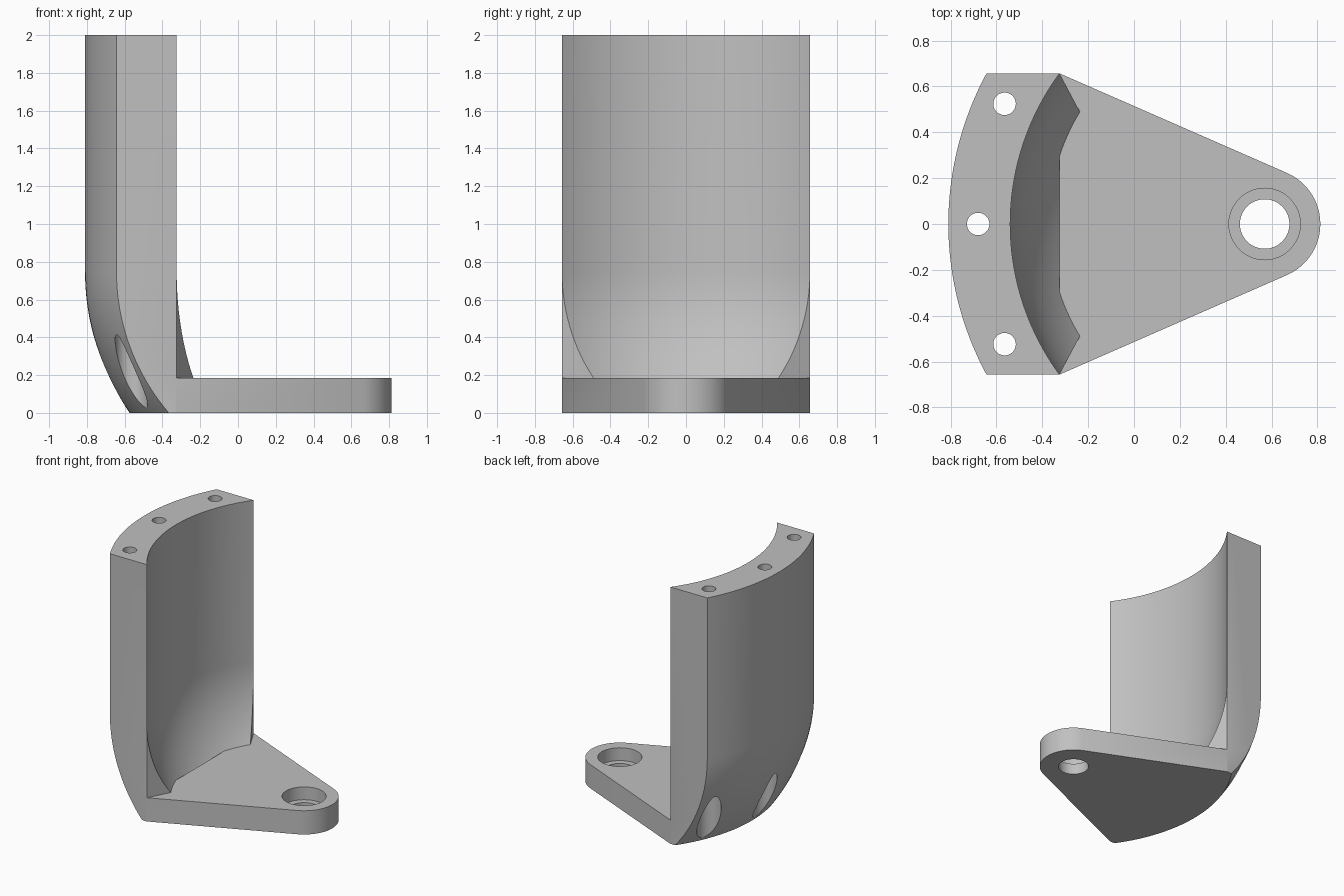
import bpy, bmesh, math
from mathutils import Matrix, Vector

cube = bpy.data.objects.get("Cube")
if cube:
    bpy.data.objects.remove(cube, do_unlink=True)

AXIS_X = 0.57            # vertical axis shared by the pivot bore and the curved wall
HALF_W = 0.657           # half width of the wall
EDGE_X = -0.325          # where the plate's sloping sides meet the wall
PLATE_H = 0.185
BEND_Z, BEND_R = 0.75, 0.07   # centre of the lower bend, as height and radius

grey = bpy.data.materials.new("plain grey")
grey.use_nodes = True
colour = (0.53, 0.53, 0.53, 1)
grey.diffuse_color = colour
grey.node_tree.nodes["Principled BSDF"].inputs["Base Color"].default_value = colour


def add_object(name, bm):
    bmesh.ops.recalc_face_normals(bm, faces=bm.faces)
    mesh = bpy.data.meshes.new(name)
    bm.to_mesh(mesh)
    bm.free()
    mesh.materials.append(grey)
    obj = bpy.data.objects.new(name, mesh)
    bpy.context.collection.objects.link(obj)
    return obj


def prism(name, outline, z0, z1):
    bm = bmesh.new()
    face = bm.faces.new([bm.verts.new((x, y, z0)) for x, y in outline])
    new = bmesh.ops.extrude_face_region(bm, geom=[face])["geom"]
    verts = [v for v in new if isinstance(v, bmesh.types.BMVert)]
    bmesh.ops.translate(bm, verts=verts, vec=(0, 0, z1 - z0))
    return add_object(name, bm)


def arc(cx, cy, r, a0, a1, n):
    angles = [a0 + (a1 - a0) * i / n for i in range(n + 1)]
    return [(cx + r * math.cos(a), cy + r * math.sin(a)) for a in angles]


def drill(name, x, y, r, z0, z1):
    return prism(name, arc(x, y, r, 0, math.tau, 48)[:-1], z0, z1)


def combine(obj, tool, operation):
    mod = obj.modifiers.new(operation.lower(), "BOOLEAN")
    mod.operation, mod.object, mod.solver = operation, tool, "EXACT"
    bpy.context.view_layer.objects.active = obj
    bpy.ops.object.modifier_apply(modifier=mod.name)
    bpy.data.objects.remove(tool, do_unlink=True)


# Curved wall: a revolved section whose lower part bends in towards the plate
def bend(r):
    low = -math.asin(BEND_Z / r)
    return arc(BEND_R, BEND_Z, r, low, 0, 20)


section = bend(1.31) + [(1.38, 2)] + [(1.11, 2)] + bend(1.04)[::-1]
bm = bmesh.new()
face = bm.faces.new([bm.verts.new((-r, 0, z)) for r, z in section])
start = Matrix.Rotation(math.radians(-50), 3, "Z")
bmesh.ops.rotate(bm, verts=bm.verts, matrix=start, cent=(0, 0, 0))
bmesh.ops.spin(bm, geom=[face] + face.edges[:] + face.verts[:], cent=(0, 0, 0),
               axis=(0, 0, 1), angle=math.radians(100), steps=64)
bmesh.ops.translate(bm, verts=bm.verts, vec=(AXIS_X, 0, 0))
bracket = add_object("bracket", bm)

# Trim the wall to its width and to the slanted ends of the bend
trim = [(-1, -HALF_W), (EDGE_X, -HALF_W), (0.024, 0), (EDGE_X, HALF_W), (-1, HALF_W)]
combine(bracket, prism("wall_trim", trim, -0.5, 2.5), "INTERSECT")

# Tapered base plate with sides tangent to its rounded nose
nose_r = 0.243
to_corner = Vector((EDGE_X - AXIS_X, HALF_W))
tangent = to_corner.angle_signed(Vector((1, 0))) - math.acos(nose_r / to_corner.length)
tangent = math.atan2(HALF_W, EDGE_X - AXIS_X) - math.acos(nose_r / to_corner.length)
plate = [(EDGE_X, -HALF_W)] + arc(AXIS_X, 0, nose_r, -tangent, tangent, 32) + [(EDGE_X, HALF_W)]
combine(bracket, prism("base_plate", plate, 0, PLATE_H), "UNION")

# Pivot bore with a wider recess on top
combine(bracket, drill("pivot_bore", AXIS_X, 0, 0.108, -0.1, 0.3), "DIFFERENCE")
combine(bracket, drill("pivot_recess", AXIS_X, 0, 0.156, 0.085, 0.3), "DIFFERENCE")

# Screw holes down through the wall, widened where they leave the bend
for angle in (-24.8, 0, 24.8):
    x = AXIS_X - 1.25 * math.cos(math.radians(angle))
    y = 1.25 * math.sin(math.radians(angle))
    combine(bracket, drill("screw_hole", x, y, 0.049, -0.1, 2.1), "DIFFERENCE")
    combine(bracket, drill("screw_head_recess", x, y, 0.086, -0.1, 0.5), "DIFFERENCE")

bpy.ops.object.select_all(action="DESELECT")
bracket.select_set(True)
bpy.context.view_layer.objects.active = bracket
bpy.ops.object.shade_smooth_by_angle(angle=math.radians(30))
